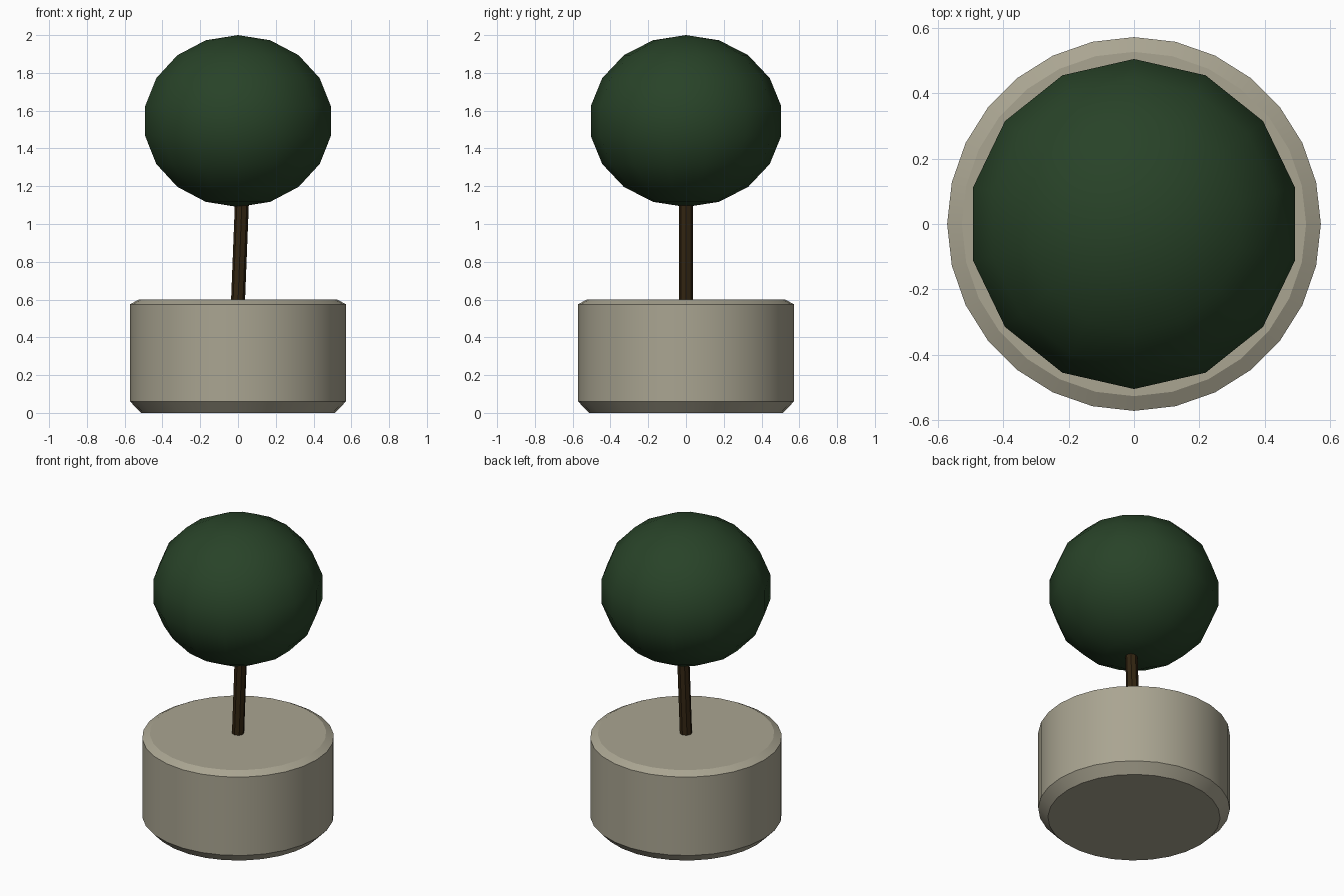
import bpy, bmesh, math
from mathutils import Matrix

if "Cube" in bpy.data.objects:
    bpy.data.objects.remove(bpy.data.objects["Cube"])


def material(name, rgb):
    m = bpy.data.materials.new(name)
    m.diffuse_color = (*rgb, 1.0)
    m.use_nodes = True
    m.node_tree.nodes["Principled BSDF"].inputs["Base Color"].default_value = m.diffuse_color
    return m


def make_object(name, bm, mat, angle):
    bmesh.ops.recalc_face_normals(bm, faces=bm.faces)
    mesh = bpy.data.meshes.new(name)
    bm.to_mesh(mesh)
    bm.free()
    mesh.materials.append(mat)
    ob = bpy.data.objects.new(name, mesh)
    bpy.context.collection.objects.link(ob)
    bpy.ops.object.select_all(action='DESELECT')
    ob.select_set(True)
    bpy.context.view_layer.objects.active = ob
    bpy.ops.object.shade_smooth_by_angle(angle=math.radians(angle))
    return ob


def lofted(sections, sides):
    """Closed solid through horizontal rings given as (centre x, radius, z)."""
    bm = bmesh.new()
    rings = []
    for cx, r, z in sections:
        rings.append([bm.verts.new((cx + r * math.cos(math.tau * i / sides),
                                    r * math.sin(math.tau * i / sides), z))
                      for i in range(sides)])
    for a, b in zip(rings, rings[1:]):
        for i in range(sides):
            j = (i + 1) % sides
            bm.faces.new((a[i], a[j], b[j], b[i]))
    bm.faces.new(rings[0][::-1])
    bm.faces.new(rings[-1])
    return bm


stone = material("warm_stone", (0.40, 0.375, 0.285))
bark = material("dark_bark", (0.033, 0.019, 0.006))
leaf = material("dark_green_leaf", (0.021, 0.055, 0.021))

# Round planter with chamfered rim and foot
make_object("planter", lofted([(0, 0.513, 0), (0, 0.571, 0.06),
                               (0, 0.571, 0.575), (0, 0.526, 0.6)], 28), stone, 22)

# Slightly leaning trunk
make_object("trunk", lofted([(0, 0.037, 0.59), (0.028, 0.037, 1.3)], 8), bark, 30)

# Clipped ball of foliage, a little flattened
ball = bmesh.new()
bmesh.ops.create_uvsphere(ball, u_segments=14, v_segments=9, radius=1.0,
                          matrix=Matrix.Translation((0, 0, 1.545))
                          @ Matrix.Diagonal((0.512, 0.512, 0.455, 1)))
make_object("foliage", ball, leaf, 60)
